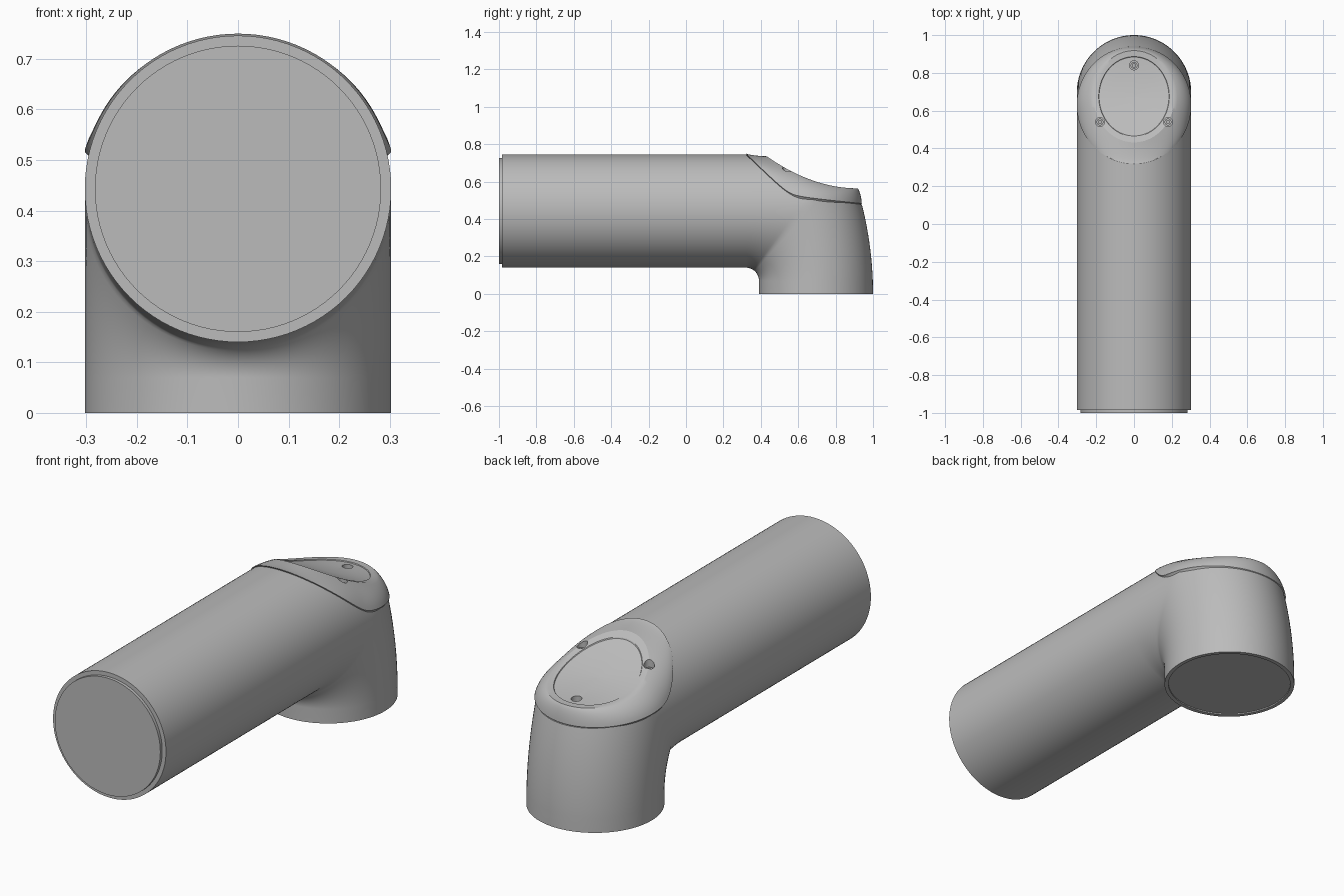
import bpy, bmesh
from math import sin, cos, pi, radians, sqrt

old = bpy.data.objects.get("Cube")
if old:
    bpy.data.objects.remove(old, do_unlink=True)

SEG = 96
R = 0.303          # pipe radius
LOW = 0.14         # underside of the horizontal pipe
TOP = LOW + 2 * R
FILLET = 0.07      # inner elbow radius
PY, PZ = 0.32, LOW - FILLET   # elbow pivot

grey = bpy.data.materials.new("mid_grey")
grey.use_nodes = True
grey.diffuse_color = (0.5, 0.5, 0.5, 1)
grey.node_tree.nodes["Principled BSDF"].inputs["Base Color"].default_value = (0.5, 0.5, 0.5, 1)


def make_object(name, bm):
    bmesh.ops.recalc_face_normals(bm, faces=bm.faces)
    mesh = bpy.data.meshes.new(name)
    bm.to_mesh(mesh)
    bm.free()
    mesh.materials.append(grey)
    obj = bpy.data.objects.new(name, mesh)
    bpy.context.collection.objects.link(obj)
    return obj


def loft(name, rings):
    """Skin closed rings of equal length and close both ends."""
    bm = bmesh.new()
    loops = [[bm.verts.new(p) for p in ring] for ring in rings]
    for a, b in zip(loops, loops[1:]):
        for i in range(len(a)):
            j = (i + 1) % len(a)
            bm.faces.new((a[i], a[j], b[j], b[i]))
    for end in (loops[0], loops[-1]):
        bm.faces.new(end)
    return make_object(name, bm)


def activate(obj):
    bpy.ops.object.select_all(action='DESELECT')
    obj.select_set(True)
    bpy.context.view_layer.objects.active = obj


def cut(obj, cutter):
    mod = obj.modifiers.new("cut", 'BOOLEAN')
    mod.operation = 'DIFFERENCE'
    mod.solver = 'EXACT'
    mod.object = cutter
    activate(obj)
    bpy.ops.object.modifier_apply(modifier=mod.name)
    bpy.data.objects.remove(cutter, do_unlink=True)


def smooth(obj, angle=30):
    activate(obj)
    bpy.ops.object.shade_smooth_by_angle(angle=radians(angle))


def section(cy, cz, half, t, width=R):
    """Elliptical ring in the plane of x and a direction tilted t from vertical."""
    ring = []
    for i in range(SEG):
        a = 2 * pi * i / SEG
        k = half * sin(a)
        ring.append((width * cos(a), cy + k * sin(t), cz + k * cos(t)))
    return ring


def back_y(z):
    return 1 - 0.26 * z * z


def elbow_section(t):
    """Section through the elbow from the inner fillet to the outer wall."""
    far = (TOP - PZ) / max(cos(t), 0.001)
    if t > pi / 5:
        r = 0.7
        for _ in range(30):
            r = (back_y(PZ + r * cos(t)) - PY) / sin(t)
        far = min(far, r)
    mid = (far + FILLET) / 2
    return section(PY + mid * sin(t), PZ + mid * cos(t), (far - FILLET) / 2, t)


def seam_z(y):
    a = 0.443 + 0.968 * (0.633 - y)
    b = 0.48 + 0.1 * (0.94 - y)
    return (a + b + sqrt((a - b) ** 2 + 0.0016)) / 2


def top_z(y):
    return 0.564 + 0.72 * (0.92 - y) ** 2


# Bent pipe body: stepped end, straight run, elbow, short leg, recessed base
axis = LOW + R
rings = [section(-1, axis, 0.283, 0, 0.283),
         section(-0.985, axis, 0.283, 0, 0.283),
         section(-0.985, axis, R, 0)]
rings += [elbow_section(radians(3 * i)) for i in range(31)]
leg_y = (PY + FILLET + 1) / 2
rings += [section(leg_y, 0, 1 - leg_y, pi / 2),
          section(leg_y, 0, 0.285, pi / 2, 0.285),
          section(leg_y, 0.006, 0.285, pi / 2, 0.285)]
body = loft("pipe_body", rings)

# Slice the elbow top away along the seam curve
path = [0.28 + 0.02 * i for i in range(43)]
outline = [(y, seam_z(y) - 0.003) for y in path] + [(path[-1], 1), (path[0], 1)]
cut(body, loft("seam_cutter", [[(x, y, z) for y, z in outline] for x in (-0.5, 0.5)]))
smooth(body)


# Elbow cap: bevelled shoulder rising from the seam to a curved oval top
def oval(cy, rx, ry, height, lift=0):
    ring = []
    for i in range(SEG):
        a = 2 * pi * i / SEG
        y = cy + ry * sin(a)
        ring.append((rx * cos(a), y, height(y) + lift))
    return ring


rings = [oval(0.63, 0.3 * k, 0.307 * k, seam_z, -0.02) for k in (0.02, 0.35, 0.7, 0.97)]
rings.append(oval(0.63, 0.297, 0.304, seam_z, -0.004))
seam = oval(0.63, R, 0.31, seam_z, 0.002)
rim = oval(0.675, 0.215, 0.243, top_z)
STEPS = 8
for n in range(STEPS + 1):
    s = n / STEPS
    f = 0.6 * (1 - cos(s * pi / 2)) + 0.4 * s
    g = 0.6 * sin(s * pi / 2) + 0.4 * s
    rings.append([(p[0] + (q[0] - p[0]) * f, p[1] + (q[1] - p[1]) * f,
                   p[2] + (q[2] - p[2]) * g) for p, q in zip(seam, rim)])
for k, drop in ((0.93, 0), (0.87, 0), (0.86, -0.004), (0.6, -0.004),
                (0.3, -0.004), (0.02, -0.004)):
    rings.append(oval(0.675, 0.215 * k, 0.243 * k, top_z, drop))
cap = loft("elbow_cap", rings)


# Three screw holes with socket-head screws
def cylinder(name, x, y, low, high, outer, socket=0):
    def circle(r, z, n=24):
        return [(x + r * cos(2 * pi * i / n), y + r * sin(2 * pi * i / n), z) for i in range(n)]
    rings = [circle(outer, low), circle(outer, high)]
    if socket:
        rings += [circle(socket, high), circle(socket, high - 0.008)]
    return loft(name, rings)


for name, x, y in (("back", 0, 0.84), ("left", 0.18, 0.54), ("right", -0.18, 0.54)):
    floor = top_z(y) - 0.04
    cut(cap, cylinder("hole_cutter", x, y, floor, 0.9, 0.024))
    smooth(cylinder(name + "_screw", x, y, floor - 0.005, floor + 0.015, 0.018, 0.009))
smooth(cap)
